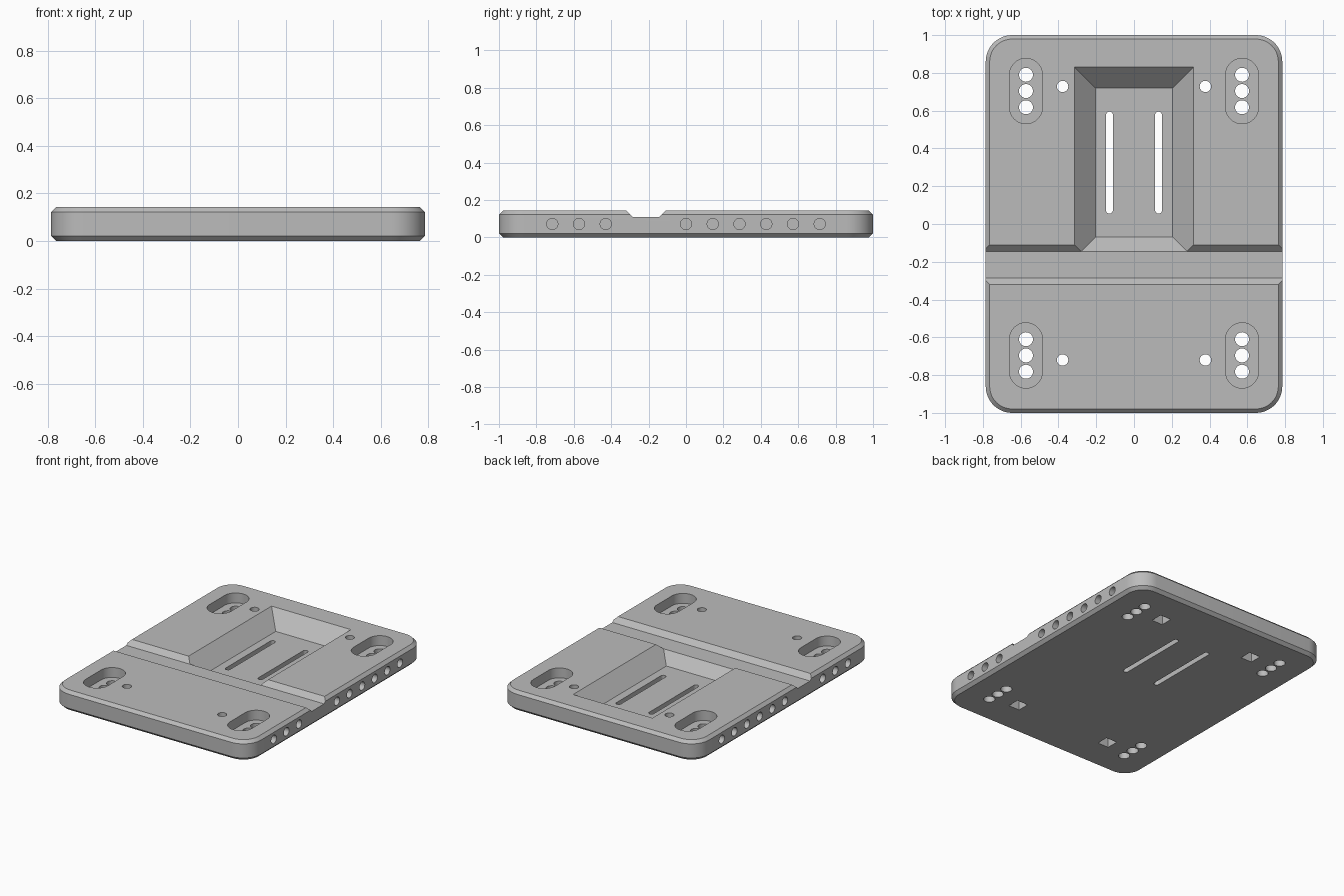
import bpy, bmesh, math

if "Cube" in bpy.data.objects:
    bpy.data.objects.remove(bpy.data.objects["Cube"])

W, H = 0.785, 0.143          # half width and plate height
CHAMFER, CORNER = 0.021, 0.14
SIDES = (-1, 1)
SHIFT = 0.004                # the leg pattern sits slightly towards the back

grey = bpy.data.materials.new("plate grey")
grey.use_nodes = True
COLOUR = (0.5, 0.5, 0.5, 1)
grey.diffuse_color = COLOUR
grey.node_tree.nodes["Principled BSDF"].inputs["Base Color"].default_value = COLOUR


def rounded(hx, hy, r, n=12):
    """Outline of a rounded rectangle; r = 0 gives a plain rectangle."""
    if r == 0:
        return [(hx, hy), (-hx, hy), (-hx, -hy), (hx, -hy)]
    pts = []
    for q, (sx, sy) in enumerate([(1, 1), (-1, 1), (-1, -1), (1, -1)]):
        for i in range(n + 1):
            a = math.pi / 2 * (q + i / n)
            p = (sx * (hx - r) + r * math.cos(a), sy * (hy - r) + r * math.sin(a))
            if not pts or math.dist(p, pts[-1]) > 1e-5:
                pts.append(p)
    if math.dist(pts[0], pts[-1]) < 1e-5:
        pts.pop()
    return pts


def loft(bm, rings):
    """Closed solid through rings of equal point count."""
    rows = [[bm.verts.new(p) for p in ring] for ring in rings]
    n = len(rows[0])
    for a, b in zip(rows, rows[1:]):
        for i in range(n):
            j = (i + 1) % n
            bm.faces.new((a[i], a[j], b[j], b[i]))
    bm.faces.new(rows[0][::-1])
    bm.faces.new(rows[-1])


def column(bm, x, y, hx, hy, r, z0, z1):
    outline = rounded(hx, hy, r)
    loft(bm, [[(x + px, y + py, z) for px, py in outline] for z in (z0, z1)])


def finish(name, bm):
    bmesh.ops.recalc_face_normals(bm, faces=bm.faces)
    mesh = bpy.data.meshes.new(name)
    bm.to_mesh(mesh)
    bm.free()
    obj = bpy.data.objects.new(name, mesh)
    obj.data.materials.append(grey)
    bpy.context.collection.objects.link(obj)
    return obj


# Plate with rounded corners and chamfered rims
bm = bmesh.new()
levels = [(CHAMFER, 0), (0, CHAMFER), (0, H - CHAMFER), (CHAMFER, H)]
loft(bm, [[(x, y, z) for x, y in rounded(W - c, 1 - c, CORNER - c)] for c, z in levels])
plate = finish("base_plate", bm)
bpy.context.view_layer.objects.active = plate
plate.select_set(True)


def cut(name, bm):
    cutter = finish(name, bm)
    cutter.hide_render = True
    mod = plate.modifiers.new(name, "BOOLEAN")
    mod.operation, mod.solver, mod.object = "DIFFERENCE", "EXACT", cutter
    bpy.ops.object.modifier_apply(modifier=name)
    bpy.data.objects.remove(cutter)


# Cross groove with sloping walls
bm = bmesh.new()
profile = [(-0.285, 0.108), (-0.145, 0.108), (-0.06, 0.193), (-0.37, 0.193)]
loft(bm, [[(x, y, z) for y, z in profile] for x in (-1, 1)])
cut("groove", bm)

# Tapered central pocket, walls at 45 degrees
bm = bmesh.new()
loft(bm, [[(x, y + 0.325, 0.033 + d) for x, y in rounded(0.205 + d, 0.395 + d, 0)]
          for d in (0, 0.15)])
cut("pocket", bm)

# Strap slots, leg recesses and screw holes
bm = bmesh.new()
for sx in SIDES:
    column(bm, sx * 0.13, 0.325, 0.018, 0.27, 0.018, -0.1, 0.1)
    for sy in SIDES:
        column(bm, sx * 0.572, sy * 0.7 + SHIFT, 0.087, 0.173, 0.087, 0.072, 0.3)
        column(bm, sx * 0.378, sy * 0.724 + SHIFT, 0.03, 0.03, 0.03, -0.1, 0.3)
cut("slots_and_recesses", bm)

# Triple leg holes and square nut traps underneath
bm = bmesh.new()
for sx in SIDES:
    for sy in SIDES:
        for k in (-1, 0, 1):
            column(bm, sx * 0.572, sy * 0.7 + SHIFT + k * 0.086, 0.037, 0.037, 0.037, -0.1, 0.12)
        column(bm, sx * 0.378, sy * 0.724 + SHIFT, 0.043, 0.043, 0, -0.1, 0.072)
cut("leg_holes", bm)

# Blind holes along both long edges
bm = bmesh.new()
circle = rounded(0.03, 0.03, 0.03, 8)
for sx in SIDES:
    for k in (-5, -4, -3, 0, 1, 2, 3, 4, 5):
        loft(bm, [[(sx * x, k * H + py, H / 2 + pz) for py, pz in circle]
                  for x in (W - 0.06, W + 0.1)])
cut("edge_holes", bm)

bpy.ops.object.shade_smooth_by_angle(angle=math.radians(30))
